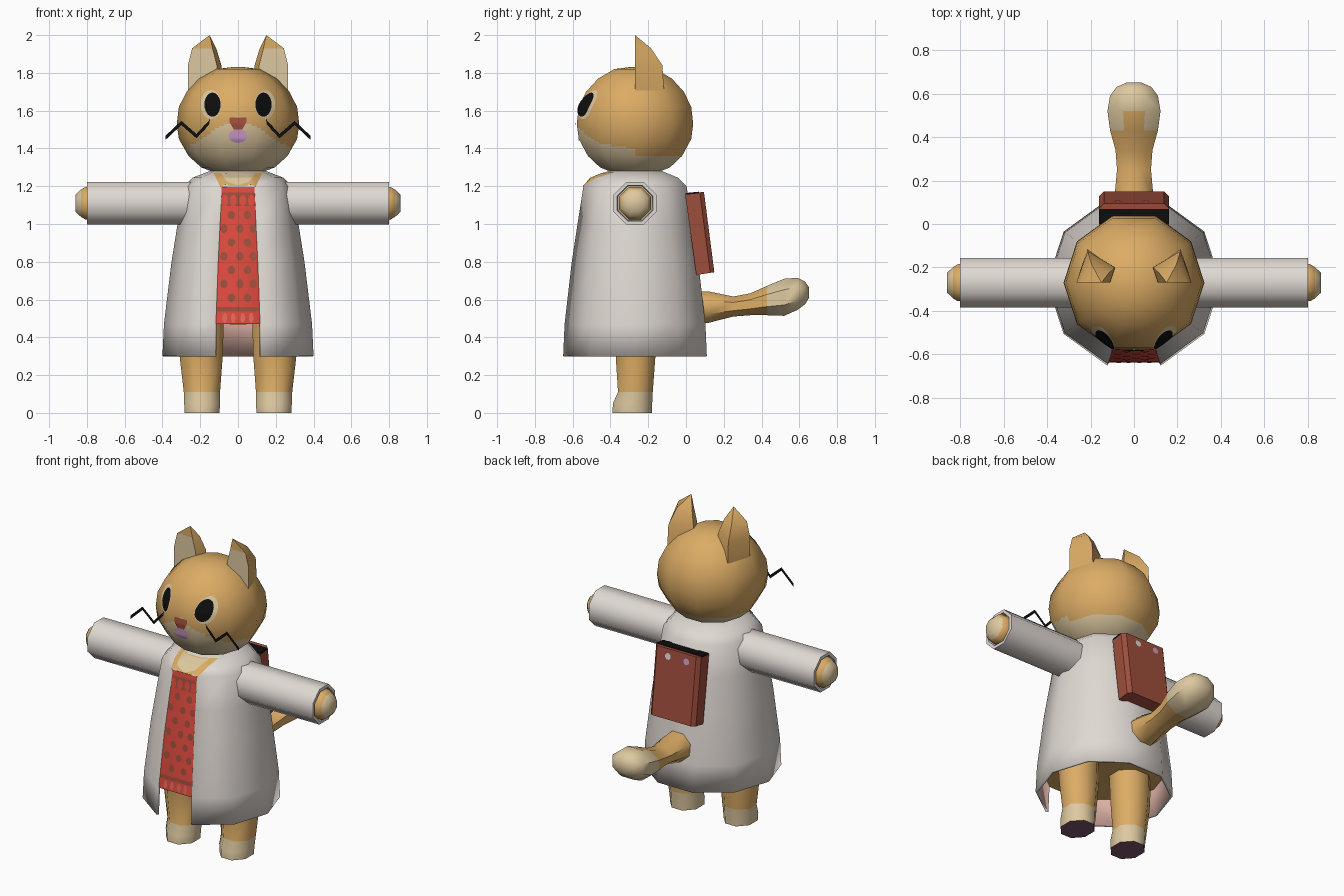
import bpy, bmesh, math
from mathutils import Vector
from mathutils.bvhtree import BVHTree

if "Cube" in bpy.data.objects:
    bpy.data.objects.remove(bpy.data.objects["Cube"])

CY = -0.27  # depth of the body axis


def paint(name, r, g, b):
    m = bpy.data.materials.new(name)
    m.diffuse_color = [(c / 255 / 12.92 if c < 11 else ((c / 255 + 0.055) / 1.055) ** 2.4) for c in (r, g, b)] + [1]
    m.use_nodes = True
    m.node_tree.nodes["Principled BSDF"].inputs["Base Color"].default_value = m.diffuse_color
    return m


ORANGE = paint("orange fur", 220, 172, 101)
CREAM = paint("cream fur", 222, 201, 160)
COAT = paint("coat white", 224, 217, 211)
RED = paint("shirt red", 222, 74, 62)
BROWN = paint("leather brown", 158, 78, 60)
BLACK = paint("black", 14, 14, 14)
MAUVE = paint("mouth mauve", 205, 155, 200)
LINING = paint("lining pink", 224, 180, 168)
PAD = paint("paw purple", 120, 85, 110)
ROSE = paint("pale red", 232, 105, 92)


def finish(name, bm, mats, angle=50):
    me = bpy.data.meshes.new(name)
    bm.to_mesh(me)
    bm.free()
    for m in mats:
        me.materials.append(m)
    me.shade_smooth()
    me.set_sharp_from_angle(angle=math.radians(angle))
    ob = bpy.data.objects.new(name, me)
    bpy.context.collection.objects.link(ob)
    return ob


def loft(name, rings, axis, n, mats, rule=None, cuts=0, angle=50):
    """Rings of (centre, radius_u, radius_v); rule gives a slot or None to remove."""
    u, v = {"z": (0, 1), "x": (1, 2), "y": (0, 2)}[axis]
    phase, grow = (math.pi / n, 1 / math.cos(math.pi / n)) if n == 8 else (0, 1)
    bm = bmesh.new()
    loops = []
    for c, ru, rv in rings:
        loop = []
        for k in range(n):
            a = 2 * math.pi * k / n + phase
            p = Vector(c)
            p[u] += ru * grow * math.cos(a)
            p[v] += rv * grow * math.sin(a)
            loop.append(bm.verts.new(p))
        loops.append(loop)
    for a, b in zip(loops, loops[1:]):
        for k in range(n):
            bm.faces.new((a[k], a[(k + 1) % n], b[(k + 1) % n], b[k]))
    bm.faces.new(loops[0])
    bm.faces.new(loops[-1])
    bmesh.ops.recalc_face_normals(bm, faces=bm.faces)
    if cuts:
        bmesh.ops.subdivide_edges(bm, edges=bm.edges[:], cuts=cuts, use_grid_fill=True)
        bm.normal_update()
    gone = []
    for f in bm.faces:
        slot = rule(f.calc_center_median(), f.normal) if rule else 0
        if slot is None:
            gone.append(f)
        else:
            f.material_index = slot
    bmesh.ops.delete(bm, geom=gone, context="FACES")
    return finish(name, bm, mats, angle)


def tree(ob):
    me = ob.data
    return BVHTree.FromPolygons([v.co for v in me.vertices], [p.vertices for p in me.polygons])


def ellipse(x, z, rx, rz, n=16):
    return [(x + rx * math.cos(2 * math.pi * i / n), z + rz * math.sin(2 * math.pi * i / n)) for i in range(n)]


def rect(x, z, w, h):
    return [(x - w, z - h), (x + w, z - h), (x + w, z + h), (x - w, z + h)]


def decal(name, pts, host, mat, off=0.004, side=-1, rings=4):
    """Thin patch laid on a host surface, seen along y."""
    if len(pts) < 10:
        pts = [(a[0] + (b[0] - a[0]) * t / 6, a[1] + (b[1] - a[1]) * t / 6)
               for a, b in zip(pts, pts[1:] + pts[:1]) for t in range(6)]
    n = len(pts)
    mx, mz = sum(p[0] for p in pts) / n, sum(p[1] for p in pts) / n
    bm = bmesh.new()

    def put(x, z):
        hit = host.ray_cast(Vector((x, 3 * side, z)), Vector((0, -side, 0)))[0]
        if hit is None:
            hit = host.find_nearest(Vector((x, side, z)))[0]
        return bm.verts.new((x, hit.y + side * off, z))

    mid = put(mx, mz)
    prev = None
    for r in range(1, rings + 1):
        t = r / rings
        cur = [put(mx + (x - mx) * t, mz + (z - mz) * t) for x, z in pts]
        for k in range(n):
            j = (k + 1) % n
            bm.faces.new((prev[k], prev[j], cur[j], cur[k]) if prev else (mid, cur[j], cur[k]))
        prev = cur
    bmesh.ops.recalc_face_normals(bm, faces=bm.faces)
    bm.normal_update()
    if sum(f.normal.y for f in bm.faces) * side < 0:
        bmesh.ops.reverse_faces(bm, faces=bm.faces)
    return finish(name, bm, [mat])


# Coat: ten-sided shell, open down the front and at the bottom
profile = [(0.30, 0.40), (0.47, 0.392), (0.80, 0.352), (1.0, 0.32), (1.2, 0.287), (1.245, 0.24), (1.28, 0.15)]


def coat_rule(c, n):
    if n.z < -0.9 or (c.z < 1.2 and abs(c.x) < 0.001 and c.y < CY):
        return None
    return 0


coat = loft("coat", [((0, CY, z), r, r) for z, r in profile], "z", 10, [COAT, LINING], coat_rule)
coat_tree = tree(coat)
shell = coat.modifiers.new("thickness", "SOLIDIFY")
shell.thickness, shell.offset, shell.material_offset = 0.015, -1, 1

# Torso with the shirt, and its patterned front
torso = loft("shirt_torso", [((0, CY, z), r - 0.006, r - 0.006) for z, r in profile[1:5]], "z", 10,
             [RED, ORANGE], lambda c, n: 1 if n.z < -0.9 else 0)
shirt = tree(torso)
decal("shirt_hem_band", rect(0, 0.548, 0.112, 0.012), shirt, BROWN, 0.003)
decal("shirt_collar_band", rect(0, 1.14, 0.086, 0.045), shirt, BROWN, 0.002)
decal("shirt_collar_edge", rect(0, 1.18, 0.084, 0.012), shirt, RED, 0.004)
for i, x in enumerate((-0.07, -0.025, 0.025, 0.07)):
    decal(f"hem_stripe_{i}", ellipse(x, 0.503, 0.012, 0.026), shirt, ROSE, 0.003)
    decal(f"collar_dot_{i}", ellipse(x, 1.125, 0.018, 0.03), shirt, RED, 0.004)
for row in range(7):
    z = 0.61 + row * 0.073
    for x in ((-0.075, 0.01, 0.08) if row % 2 else (-0.035, 0.05)):
        decal(f"shirt_spot_{row}", ellipse(x, z, 0.02, 0.023, 10), shirt, BROWN, 0.003, rings=1)

# Fur at the neck opening
decal("neck_fur", [(-0.088, 1.185), (0.088, 1.185), (0.13, 1.272), (-0.13, 1.272)], coat_tree, ORANGE, 0.006, rings=10)
decal("neck_fur_tuft", [(-0.06, 1.225), (0, 1.205), (0.06, 1.225), (0.09, 1.27), (-0.09, 1.27)],
      coat_tree, CREAM, 0.009, rings=10)

# Head: ten-sided ball with a cream jaw rising to the nose
head_profile = [(1.275, 0.13), (1.30, 0.195), (1.36, 0.262), (1.45, 0.313), (1.53, 0.324), (1.62, 0.313),
                (1.70, 0.272), (1.77, 0.205), (1.82, 0.115), (1.832, 0.02)]


def head_rule(c, n):
    limit = max(1.365, 1.57 - 0.6 * abs(c.x)) if c.y < CY else 1.365
    return 1 if c.z < limit else 0


head = loft("head", [((0, CY, z), r, r) for z, r in head_profile], "z", 10, [ORANGE, CREAM], head_rule, 6, 180)
head.data.normals_split_custom_set_from_vertices(
    [(v.co - Vector((0, CY, 1.55))).normalized() for v in head.data.vertices])
face = tree(head)

# Nose and mouth
decal("mouth", ellipse(0, 1.465, 0.05, 0.036), face, MAUVE, 0.004)
decal("nose", [(-0.045, 1.565), (-0.045, 1.54), (-0.022, 1.5), (0.022, 1.5), (0.045, 1.54), (0.045, 1.565)],
      face, BROWN, 0.006)

for s, side in ((-1, "left"), (1, "right")):
    # Eyes
    decal("eye_rim_" + side, ellipse(s * 0.143, 1.632, 0.054, 0.077, 20), face, CREAM, 0.003, rings=6)
    decal("eye_" + side, ellipse(s * 0.135, 1.632, 0.043, 0.064, 20), face, BLACK, 0.006, rings=6)

    # Whiskers: flat zigzag ribbons
    bm = bmesh.new()
    path = [(0.14, 1.56), (0.155, 1.535), (0.22, 1.465), (0.30, 1.535), (0.385, 1.455)]
    pairs = [[bm.verts.new((s * x, -0.54, z + h)) for h in (-0.011, 0.011)] for x, z in path]
    for a, b in zip(pairs, pairs[1:]):
        bm.faces.new((a[0], b[0], b[1], a[1]) if s > 0 else (a[1], b[1], b[0], a[0]))
    finish("whisker_" + side, bm, [BLACK])

    # Ears: four-cornered sections closing to a tip, cream in front
    bm = bmesh.new()
    sections = [(1.68, [(0.265, CY), (0.10, CY), (0.083, -0.2), (0.215, -0.115)]),
                (1.84, [(0.265, CY), (0.112, CY), (0.088, -0.2), (0.213, -0.125)]),
                (1.93, [(0.243, CY), (0.135, CY), (0.115, -0.225), (0.195, -0.185)])]
    loops = [[bm.verts.new((s * x, y, z)) for x, y in pts] for z, pts in sections]
    tip = bm.verts.new((s * 0.15, CY, 2.0))
    for a, b in zip(loops, loops[1:]):
        for k in range(4):
            bm.faces.new((a[k], a[(k + 1) % 4], b[(k + 1) % 4], b[k])).material_index = int(k == 0)
    for k in range(4):
        bm.faces.new((loops[2][k], loops[2][(k + 1) % 4], tip))
    bm.faces.new(loops[0])
    bmesh.ops.recalc_face_normals(bm, faces=bm.faces)
    finish("ear_" + side, bm, [ORANGE, CREAM], 35)

    # Sleeve with a turned-in cuff, and the paw inside it
    loft("sleeve_" + side, [((s * x, CY, 1.11), r, r) for x, r in
                            ((0.15, 0.113), (0.8, 0.113), (0.8, 0.094), (0.77, 0.09))], "x", 8, [COAT])
    loft("hand_" + side, [((s * x, CY, 1.11), r, r) for x, r in
                          ((0.7, 0.085), (0.81, 0.085), (0.832, 0.072), (0.86, 0.045))], "x", 8,
         [ORANGE, CREAM], lambda c, n: int(abs(c.x) > 0.835))

    # Leg with a cream foot and a paw pad under it
    leg_rings = [(0, 0.19, -0.285, 0.05, 0.06), (0, 0.19, -0.285, 0.092, 0.104), (0.05, 0.19, -0.283, 0.095, 0.104),
                 (0.11, 0.191, -0.268, 0.096, 0.092), (0.3, 0.195, -0.267, 0.114, 0.105), (0.49, 0.195, CY, 0.12, 0.11)]
    loft("leg_" + side, [((s * x, y, z), rx, ry) for z, x, y, rx, ry in leg_rings], "z", 8,
         [ORANGE, CREAM, PAD], lambda c, n: 2 if c.z < 0.001 and n.z < -0.9 else int(c.z < 0.11))

# Tail swelling to a cream tip
tail_rings = [(0.03, 0.555, 0.1, 0.09), (0.12, 0.56, 0.09, 0.083), (0.25, 0.563, 0.078, 0.053),
              (0.34, 0.575, 0.085, 0.058), (0.43, 0.595, 0.11, 0.078), (0.52, 0.612, 0.122, 0.098),
              (0.59, 0.63, 0.11, 0.085), (0.63, 0.635, 0.08, 0.06), (0.65, 0.637, 0.035, 0.03)]
loft("tail", [((0, y, z), rx, rz) for y, z, rx, rz in tail_rings], "y", 8, [ORANGE, CREAM],
     lambda c, n: int(c.y > (0.5 if n.z > 0.8 else 0.41)))

# Backpack: leaning slab with chamfered outer corners
bm = bmesh.new()
outline = [(-0.005, 1.16), (0.095, 1.17), (0.15, 0.745), (0.055, 0.73)]
left, right = ([bm.verts.new((x, y, z)) for y, z in outline] for x in (-0.16, 0.16))
for k in range(4):
    bm.faces.new((left[k], left[(k + 1) % 4], right[(k + 1) % 4], right[k]))
bm.faces.new(left)
bm.faces.new(right)
bmesh.ops.recalc_face_normals(bm, faces=bm.faces)
edges = [e for e in bm.edges if all(v.co.y > 0.08 for v in e.verts) and abs(e.verts[0].co.x - e.verts[1].co.x) < 0.01]
bmesh.ops.bevel(bm, geom=edges, offset=0.022, segments=1, affect="EDGES")
pack = finish("backpack", bm, [BROWN], 30)
pack_tree = tree(pack)
decal("badge_white", ellipse(0.055, 1.125, 0.02, 0.02), pack_tree, COAT, side=1)
decal("badge_mauve", ellipse(-0.075, 1.125, 0.02, 0.02), pack_tree, MAUVE, side=1)

# Dark opening on top of the backpack
bm = bmesh.new()
bmesh.ops.create_cube(bm, size=1)
for v in bm.verts:
    v.co = Vector((v.co.x * 0.322, 0.035 + v.co.y * 0.07, 1.163 + v.co.z * 0.009 + v.co.y * 0.007))
finish("backpack_opening", bm, [BLACK])
